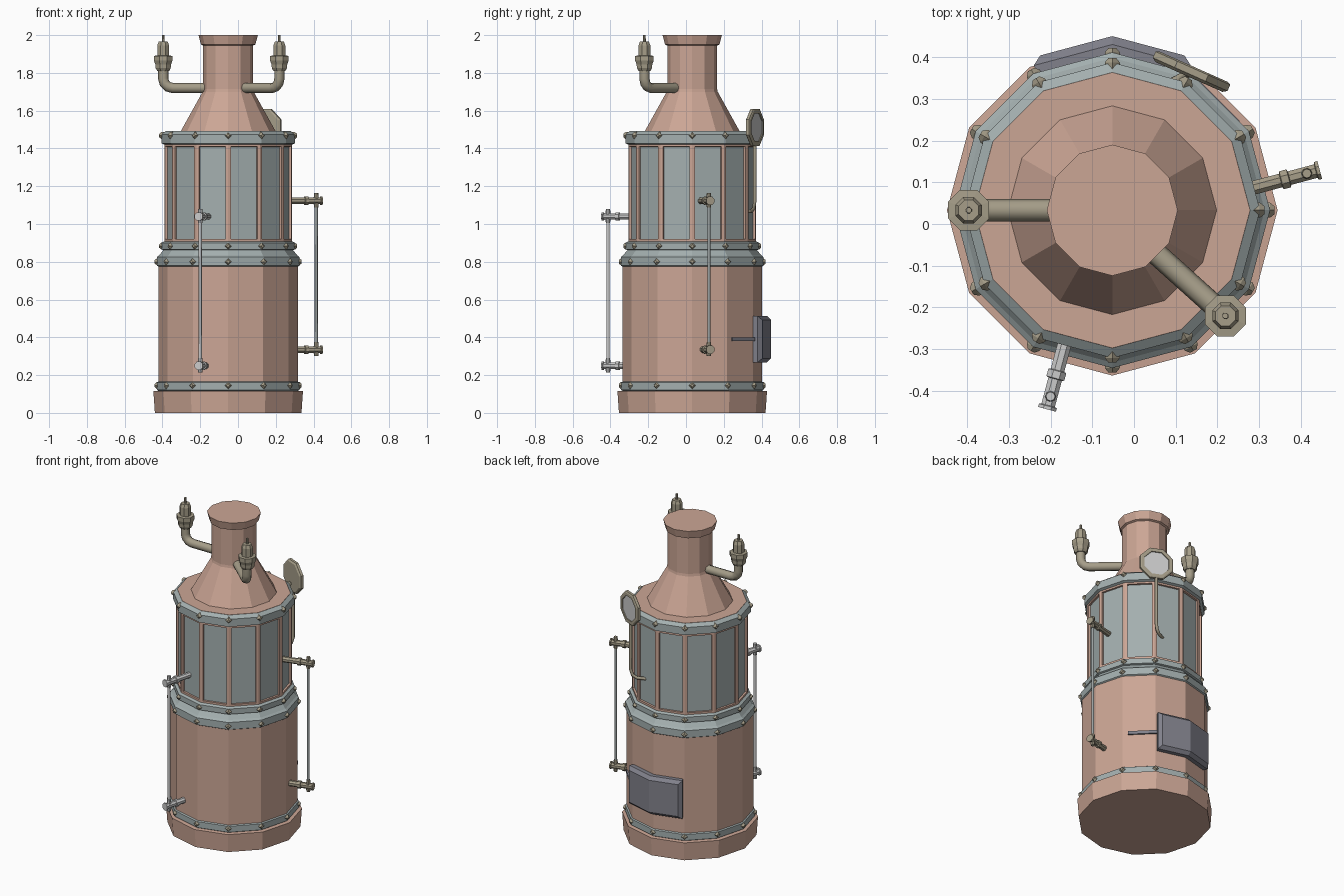
import bpy, bmesh
from math import sin, cos, pi, radians
from mathutils import Vector, Matrix

if "Cube" in bpy.data.objects:
    bpy.data.objects.remove(bpy.data.objects["Cube"])

CX, CY = -0.052, 0.033          # boiler axis


def material(name, rgb):
    m = bpy.data.materials.new(name)
    m.diffuse_color = (*rgb, 1)
    m.use_nodes = True
    m.node_tree.nodes["Principled BSDF"].inputs["Base Color"].default_value = m.diffuse_color
    return m


COPPER = material("copper", (0.60, 0.38, 0.30))
TEAL = material("blue_steel", (0.37, 0.43, 0.43))
BRONZE = material("bronze", (0.38, 0.34, 0.25))
IRON = material("dark_iron", (0.22, 0.22, 0.26))
TUBE = material("tube_steel", (0.32, 0.35, 0.35))


def finish(bm, name, *mats):
    bmesh.ops.recalc_face_normals(bm, faces=bm.faces)
    me = bpy.data.meshes.new(name)
    bm.to_mesh(me)
    bm.free()
    for m in mats:
        if m:
            me.materials.append(m)
    ob = bpy.data.objects.new(name, me)
    bpy.context.collection.objects.link(ob)
    return ob


def lathe(bm, profile, n=12, M=Matrix(), phase=0.0):
    """Revolve (radius, height) points with n flat sides, capped at both ends."""
    rings = [[bm.verts.new(M @ Vector((r * cos(phase + 2 * pi * i / n), r * sin(phase + 2 * pi * i / n), z)))
              for i in range(n)] for r, z in profile]
    sides = []
    for a, b in zip(rings, rings[1:]):
        for i in range(n):
            j = (i + 1) % n
            sides.append(bm.faces.new((a[i], a[j], b[j], b[i])))
    bm.faces.new(rings[0][::-1])
    bm.faces.new(rings[-1])
    return sides


def aim(pos, direction):
    return Matrix.Translation(pos) @ Vector(direction).to_track_quat('Z', 'Y').to_matrix().to_4x4()


AXIS = Matrix.Translation((CX, CY, 0))


def turned(name, mat, profile):
    bm = bmesh.new()
    lathe(bm, profile, 12, AXIS)
    return finish(bm, name, mat)


def pipe(name, pts, radius, mat, res=2):
    cu = bpy.data.curves.new(name, 'CURVE')
    cu.dimensions = '3D'
    cu.bevel_depth = radius
    cu.bevel_resolution = res
    cu.use_fill_caps = True
    sp = cu.splines.new('POLY')
    sp.points.add(len(pts) - 1)
    for p, co in zip(sp.points, pts):
        p.co = (*co, 1)
    if mat:
        cu.materials.append(mat)
    ob = bpy.data.objects.new(name, cu)
    bpy.context.collection.objects.link(ob)


# boiler body
turned("base", COPPER, [(0.388, 0), (0.396, 0.115), (0.37, 0.117)])
turned("lower_drum", COPPER, [(0.37, 0.10), (0.37, 0.80)])
turned("bottom_band", TEAL, [(0.37, 0.117), (0.378, 0.122), (0.378, 0.16), (0.37, 0.165)])
turned("shoulder_band", TEAL, [(0.37, 0.775), (0.378, 0.78), (0.378, 0.825), (0.365, 0.835), (0.34, 0.866)])
turned("middle_band", TEAL, [(0.337, 0.86), (0.354, 0.866), (0.354, 0.90), (0.335, 0.91)])
turned("top_band", TEAL, [(0.337, 1.42), (0.354, 1.427), (0.354, 1.475), (0.33, 1.492)])
turned("roof_chimney", COPPER, [(0.332, 1.48), (0.33, 1.493), (0.25, 1.493), (0.135, 1.70), (0.132, 1.715),
                                (0.132, 1.945), (0.144, 1.95), (0.157, 2.0)])

# upper drum with twelve recessed panels
bm = bmesh.new()
sides = lathe(bm, [(0.338, 0.905), (0.338, 1.425)], 12, AXIS)
bmesh.ops.recalc_face_normals(bm, faces=bm.faces)
bmesh.ops.inset_individual(bm, faces=sides, thickness=0.022, depth=0)
bmesh.ops.inset_individual(bm, faces=sides, thickness=0.001, depth=-0.012)
for f in sides:
    f.material_index = 1
finish(bm, "panelled_drum", COPPER, TEAL)

# rivets on every corner of the four bands
bm = bmesh.new()
for R, z in ((0.378, 0.145), (0.378, 0.80), (0.354, 0.883), (0.354, 1.468)):
    for i in range(12):
        d = Vector((cos(i * pi / 6), sin(i * pi / 6), 0))
        lathe(bm, [(0.018, -0.018), (0.018, 0.0), (0.009, 0.011)], 4,
              aim(Vector((CX, CY, z)) + d * R, d))
finish(bm, "rivets", BRONZE)


# safety valves on elbow pipes
def valve(name, start, end):
    s, e = Vector((*start, 1.72)), Vector((*end, 1.72))
    d = (e - s).normalized()
    up = Vector((0, 0, 1))
    bend = [e - d * 0.05 * (1 - sin(t)) + up * 0.05 * (1 - cos(t)) for t in (0, pi / 6, pi / 3, pi / 2)]
    pipe(name + "_pipe", [s] + bend + [e + up * 0.12], 0.027, BRONZE)
    bm = bmesh.new()
    lathe(bm, [(0.034, 1.81), (0.043, 1.825), (0.045, 1.845), (0.053, 1.865), (0.053, 1.89), (0.034, 1.892),
               (0.034, 1.945), (0.026, 1.965), (0.008, 1.965), (0.007, 2.0)], 8,
          Matrix.Translation((*end, 0)), pi / 8)
    finish(bm, name, BRONZE)


valve("left_valve", (-0.12, CY), (-0.396, CY))
valve("right_valve", (0.03, -0.05), (0.219, -0.22))


# water gauges: two cock arms joined by an upright tube
def gauge(name, x, y, angle, z0, z1, mat, tube_mat):
    d = Vector((cos(angle), sin(angle), 0))
    bm = bmesh.new()
    for z, inner in ((z0, -0.125), (z1, -0.17)):
        lathe(bm, [(0.018, inner), (0.018, -0.065), (0.024, -0.063), (0.024, -0.045), (0.018, -0.043),
                   (0.018, 0.022), (0.024, 0.024), (0.024, 0.032)], 8, aim((x, y, z), d), pi / 8)
        lathe(bm, [(0.011, -0.035), (0.013, -0.02), (0.013, 0.02), (0.011, 0.04)], 8,
              Matrix.Translation((x, y, z)))
    finish(bm, name + "_cocks", mat)
    pipe(name + "_tube", [(x, y, z0), (x, y, z1)], 0.009, tube_mat, 1)


gauge("right_water_gauge", 0.414, 0.121, radians(15), 0.335, 1.123, BRONZE, TUBE)
gauge("front_water_gauge", -0.2, -0.413, radians(-105), 0.25, 1.04, None, None)

# pressure dial at the back with its bent feed pipe
face = Vector((cos(radians(66)), sin(radians(66)), 0))
dial = Vector((0.137, 0.364, 1.512))
bm = bmesh.new()
lathe(bm, [(0.095, -0.013), (0.106, -0.006), (0.106, 0.01), (0.098, 0.014), (0.08, 0.014), (0.078, 0.006)],
      8, aim(dial, face), pi / 8)
finish(bm, "dial_case", BRONZE)
bm = bmesh.new()
lathe(bm, [(0.08, 0.0), (0.08, 0.009)], 8, aim(dial, face), pi / 8)
finish(bm, "dial_face")
pipe("dial_pipe", [(0.137, 0.364, 1.44), (0.137, 0.364, 1.12), (0.128, 0.359, 1.085), (0.105, 0.347, 1.068),
                   (0.05, 0.32, 1.065)], 0.01, BRONZE, 1)


# plates that wrap round the drum's flat sides
def on_facet(R, deg, z):
    centre = (deg // 30) * 30 + 15
    r = R * cos(pi / 12) / cos(radians(deg - centre))
    return (CX + r * cos(radians(deg)), CY + r * sin(radians(deg)), z)


def wrapped_plate(name, mat, layers):
    """Each layer: radius, angles, bottom z, top z; layers go from wall outward."""
    bm = bmesh.new()
    rings = []
    for R, angles, z0, z1 in layers:
        low = [bm.verts.new(on_facet(R, a, z0)) for a in angles]
        high = [bm.verts.new(on_facet(R, a, z1)) for a in angles]
        rings.append(low + high[::-1])
    n = len(rings[0])
    for a, b in zip(rings, rings[1:]):
        for i in range(n):
            j = (i + 1) % n
            bm.faces.new((a[i], a[j], b[j], b[i]))
    for r in (rings[0], rings[-1]):
        for i in range(n // 2 - 1):
            bm.faces.new((r[i], r[i + 1], r[n - 2 - i], r[n - 1 - i]))
    finish(bm, name, mat)


wrapped_plate("fire_door", IRON, [(0.36, (61.5, 90, 118.5), 0.268, 0.512),
                                  (0.397, (61.5, 90, 118.5), 0.268, 0.512),
                                  (0.417, (65, 90, 115), 0.288, 0.492)])
wrapped_plate("door_latch_bar", IRON, [(0.36, (35, 60, 66), 0.38, 0.4),
                                       (0.38, (35, 60, 66), 0.38, 0.4)])
